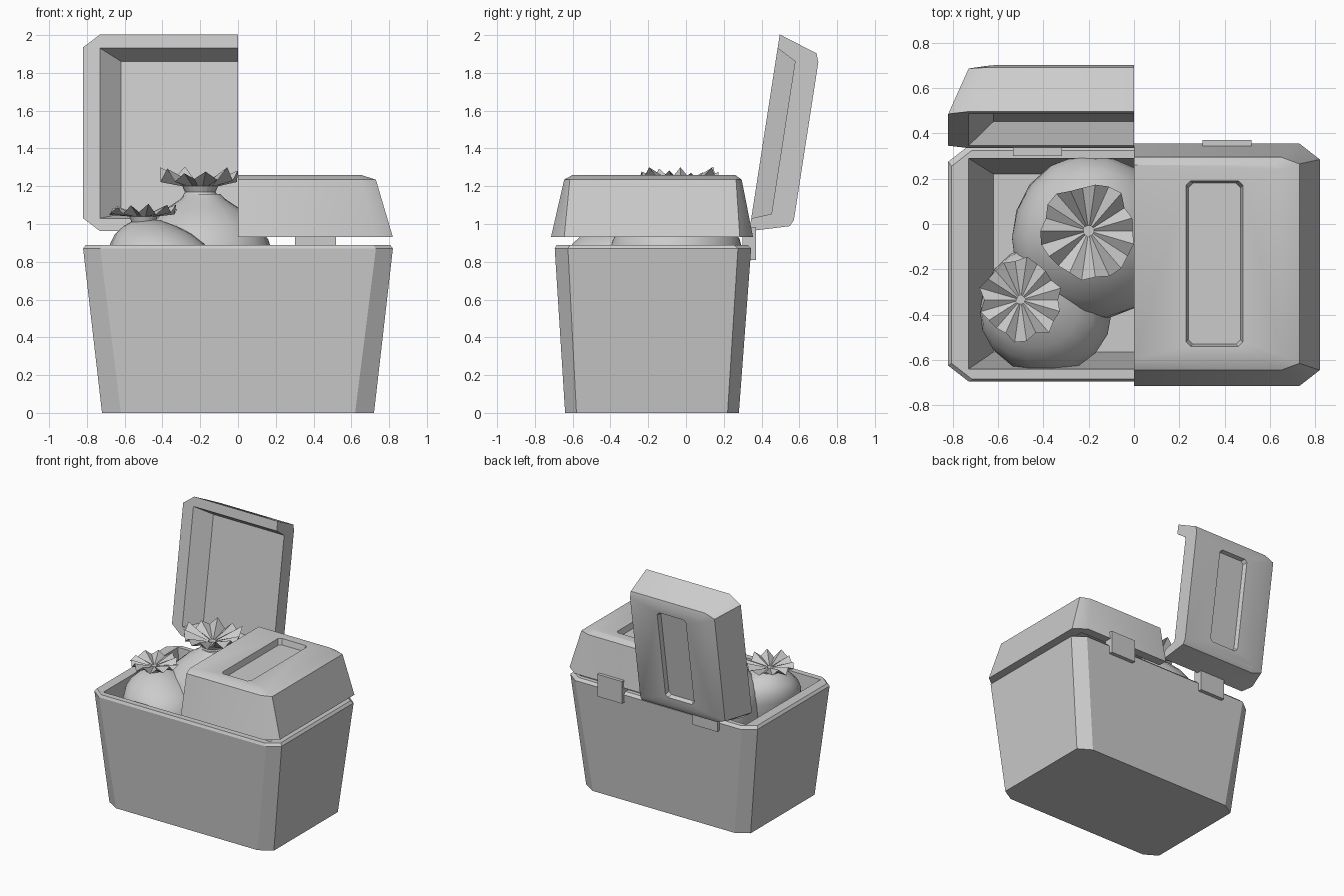
import bpy, bmesh, math, random
from mathutils import Matrix, Vector

random.seed(4)
if "Cube" in bpy.data.objects:
    bpy.data.objects.remove(bpy.data.objects["Cube"])

GREY = (0.6, 0.6, 0.6, 1)
grey = bpy.data.materials.new("plain grey")
grey.use_nodes = True
grey.diffuse_color = GREY
grey.node_tree.nodes["Principled BSDF"].inputs["Base Color"].default_value = GREY


def add_object(name, mesh):
    obj = bpy.data.objects.new(name, mesh)
    bpy.context.collection.objects.link(obj)
    if not mesh.materials:
        mesh.materials.append(grey)
    return obj


def smooth(obj, degrees):
    bpy.ops.object.select_all(action='DESELECT')
    obj.select_set(True)
    bpy.context.view_layer.objects.active = obj
    bpy.ops.object.shade_smooth_by_angle(angle=math.radians(degrees))


def loft(name, rings, closed=True):
    """Skin rings of points in order and cap both ends; open rings get a flat side."""
    bm = bmesh.new()
    loops = [[bm.verts.new(p) for p in ring] for ring in rings]
    n = len(loops[0])
    for a, b in zip(loops, loops[1:]):
        for i in range(n if closed else n - 1):
            j = (i + 1) % n
            bm.faces.new((a[i], a[j], b[j], b[i]))
    bm.faces.new(loops[0])
    bm.faces.new(loops[-1])
    if not closed:
        bm.faces.new([l[0] for l in loops] + [l[-1] for l in reversed(loops)])
    bmesh.ops.remove_doubles(bm, verts=bm.verts, dist=0.0005)
    bmesh.ops.recalc_face_normals(bm, faces=bm.faces)
    mesh = bpy.data.meshes.new(name)
    bm.to_mesh(mesh)
    bm.free()
    return add_object(name, mesh)


def half_outline(z, hx, y0, y1, cx=0, cy=0):
    """Right half of a rectangle with cut corners, starting and ending on x = 0."""
    return [(0, y0, z), (hx - cx, y0, z), (hx, y0 + cy, z),
            (hx, y1 - cy, z), (hx - cx, y1, z), (0, y1, z)]


def outline(z, hx, y0, y1, cx=0, cy=0, x=0):
    half = half_outline(z, hx, y0, y1, cx, cy)[1:-1]
    return [(x + px, py, pz) for px, py, pz in half] + \
           [(x - px, py, pz) for px, py, pz in reversed(half)]


# Tapered bin with a thick rim and a hollow inside
bin_body = loft("bin_body", [
    outline(0, 0.72, -0.64, 0.28, 0.10, 0.06),
    outline(0.87, 0.82, -0.695, 0.345, 0.09, 0.07),
    outline(0.89, 0.805, -0.685, 0.325, 0.09, 0.07),
    outline(0.89, 0.73, -0.64, 0.29),
    outline(0.06, 0.62, -0.565, 0.22)])
smooth(bin_body, 20)

# Closed lid: hollow shell, open towards the middle
lid = loft("closed_lid", [
    half_outline(1.26, 0.65, -0.60, 0.26, 0.03, 0.02),
    half_outline(1.235, 0.73, -0.645, 0.295, 0.08, 0.03),
    half_outline(0.93, 0.82, -0.715, 0.355, 0.09, 0.07),
    half_outline(0.93, 0.73, -0.64, 0.285),
    half_outline(1.08, 0.62, -0.585, 0.245)], closed=False)

# Recessed panel in the lid top
cutter = loft("recess_cutter", [
    outline(1.215, 0.115, -0.53, 0.18, 0.02, 0.02, 0.355),
    outline(1.30, 0.135, -0.55, 0.20, 0.02, 0.02, 0.355)])
cut = lid.modifiers.new("recess", 'BOOLEAN')
cut.operation = 'DIFFERENCE'
cut.solver = 'EXACT'
cut.object = cutter
bpy.context.view_layer.objects.active = lid
bpy.ops.object.modifier_apply(modifier=cut.name)
bpy.data.objects.remove(cutter)

# Open lid: mirrored, shallower copy swung back about the rear edge
open_mesh = lid.data.copy()
open_mesh.transform(Matrix.Translation((0, 0.335, 0.962))
                    @ Matrix.Rotation(math.radians(-98.8), 4, 'X')
                    @ Matrix.Diagonal((-1, 0.985, 0.68, 1))
                    @ Matrix.Translation((0, -0.355, -0.93)))
open_mesh.flip_normals()
open_lid = add_object("open_lid", open_mesh)
for part in (lid, open_lid):
    smooth(part, 32)

# Hinge plates on the back
for name, x in (("left_hinge", 0.41), ("right_hinge", -0.425)):
    loft(name, [outline(z, 0.108, 0.30, 0.37, x=x) for z in (0.81, 0.985)])


def bag(name, base, neck, profile, sides=18):
    """Sagging sack: (height share, radius) rings leaning from base to neck."""
    base, neck = Vector(base), Vector(neck)
    rings = []
    for t, r in profile:
        centre = base.lerp(neck, t)
        lean = base.lerp(neck, t ** 3)
        ring = []
        for i in range(sides):
            a = math.tau * i / sides
            k = r * (1 + 0.02 * math.sin(3 * a + 4 * t))
            ring.append((lean.x + k * math.cos(a), lean.y + k * math.sin(a), centre.z))
        rings.append(ring)
    smooth(loft(name, rings), 40)


def ruffle(name, centre, neck_r, flare_r, rise, sides=22):
    """Pleated mouth of a sack: tied neck flaring to a zigzag edge and a sunken middle."""
    c = Vector(centre)
    edge = [(flare_r * random.uniform(0.86, 1.04), rise * (0.95 if i % 2 else 0.5)
             * random.uniform(0.8, 1.15)) for i in range(sides)]
    levels = [[(neck_r * 1.15, -0.05)] * sides, [(neck_r * 0.85, 0)] * sides,
              [(neck_r, 0.03)] * sides, edge, [(neck_r * 0.25, 0.035)] * sides]
    rings = [[(c.x + r * math.cos(math.tau * i / sides),
               c.y + r * math.sin(math.tau * i / sides), c.z + h)
              for i, (r, h) in enumerate(level)] for level in levels]
    loft(name, rings)


# Two tied rubbish bags
bag("large_bag", (-0.18, -0.065, 0.35), (-0.185, -0.04, 1.16),
    [(0, 0.12), (0.08, 0.23), (0.25, 0.33), (0.45, 0.365), (0.6, 0.362),
     (0.7, 0.34), (0.8, 0.29), (0.9, 0.20), (0.96, 0.125), (1, 0.09)])
ruffle("large_bag_mouth", (-0.2, -0.03, 1.17), 0.095, 0.215, 0.125)
bag("small_bag", (-0.37, -0.4, 0.4), (-0.48, -0.32, 1.02),
    [(0, 0.1), (0.1, 0.19), (0.3, 0.26), (0.5, 0.28), (0.7, 0.275),
     (0.8, 0.25), (0.88, 0.205), (0.95, 0.14), (1, 0.07)])
ruffle("small_bag_mouth", (-0.5, -0.335, 1.01), 0.075, 0.185, 0.09)
